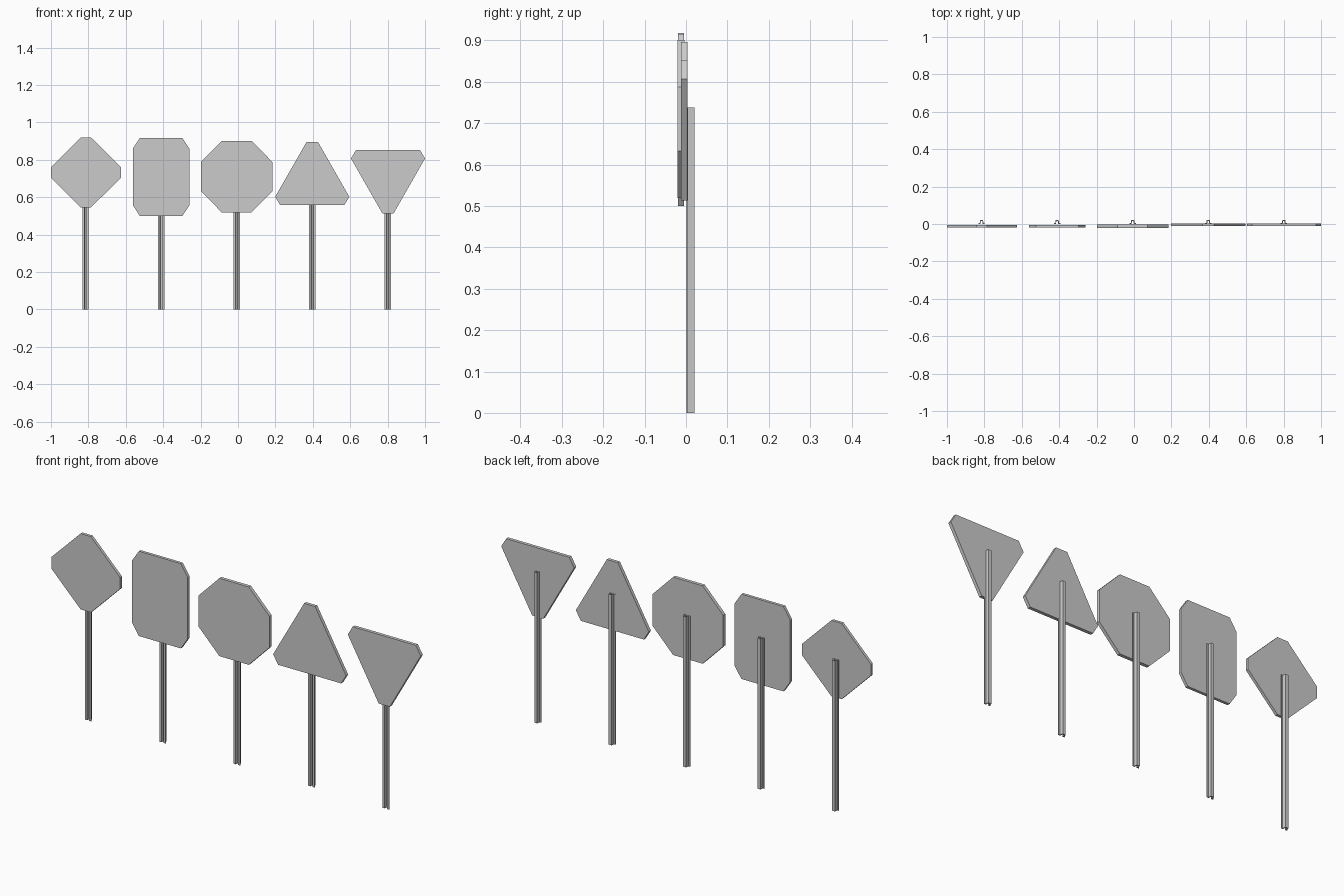
import bpy, bmesh

if "Cube" in bpy.data.objects:
    bpy.data.objects.remove(bpy.data.objects["Cube"])


def prism(name, outline, axis, lo, hi):
    """Extrude a 2D outline: axis 'y' uses (x, z) points, axis 'z' uses (x, y)."""
    bm = bmesh.new()
    place = (lambda p: (p[0], lo, p[1])) if axis == 'y' else (lambda p: (p[0], p[1], lo))
    face = bm.faces.new([bm.verts.new(place(p)) for p in outline])
    ext = bmesh.ops.extrude_face_region(bm, geom=[face])
    verts = [g for g in ext['geom'] if isinstance(g, bmesh.types.BMVert)]
    d = hi - lo
    bmesh.ops.translate(bm, verts=verts, vec=(0, d, 0) if axis == 'y' else (0, 0, d))
    bmesh.ops.recalc_face_normals(bm, faces=bm.faces)
    mesh = bpy.data.meshes.new(name)
    bm.to_mesh(mesh)
    bm.free()
    obj = bpy.data.objects.new(name, mesh)
    bpy.context.collection.objects.link(obj)
    return obj


def chamfered_box(w, h, cx, cz):
    """Eight-sided outline: half width, half height, half flat lengths."""
    return [(-cx, h), (cx, h), (w, cz), (w, -cz), (cx, -h), (-cx, -h), (-w, -cz), (-w, cz)]


# Sign outlines relative to (x, z) centre
triangle_up = [(-0.030, 0.896), (0.030, 0.896), (0.198, 0.602),
               (0.171, 0.557), (-0.171, 0.557), (-0.198, 0.602)]
triangle_down = [(x, 1.409 - z) for x, z in triangle_up]

# name, centre x, centre z, outline, front y, back y
signs = [
    ("diamond_sign", -0.813, 0.732, chamfered_box(0.187, 0.186, 0.028, 0.028), -0.019, -0.005),
    ("rectangle_sign", -0.411, 0.708, chamfered_box(0.151, 0.208, 0.114, 0.152), -0.019, -0.005),
    ("octagon_sign", -0.007, 0.710, chamfered_box(0.192, 0.191, 0.080, 0.077), -0.0205, -0.004),
    ("triangle_sign", 0.397, 0.0, triangle_up, -0.012, 0.004),
    ("yield_sign", 0.802, 0.0, triangle_down, -0.012, 0.004),
]
for name, cx, cz, outline, front, back in signs:
    prism(name, [(cx + x, cz + z) for x, z in outline], 'y', front, back)

# Hat-channel posts, open to the front with side flanges
half = [(0.004, 0.0165), (0.006, 0.001), (0.017, 0.001),
        (0.017, 0.005), (0.010, 0.005), (0.008, 0.0205)]
profile = half + [(-x, y) for x, y in reversed(half)]
for i in range(5):
    cx = -0.815 + 0.404 * i
    prism(f"post_{i + 1}", [(cx + x, y) for x, y in profile], 'z', 0.0, 0.738)
